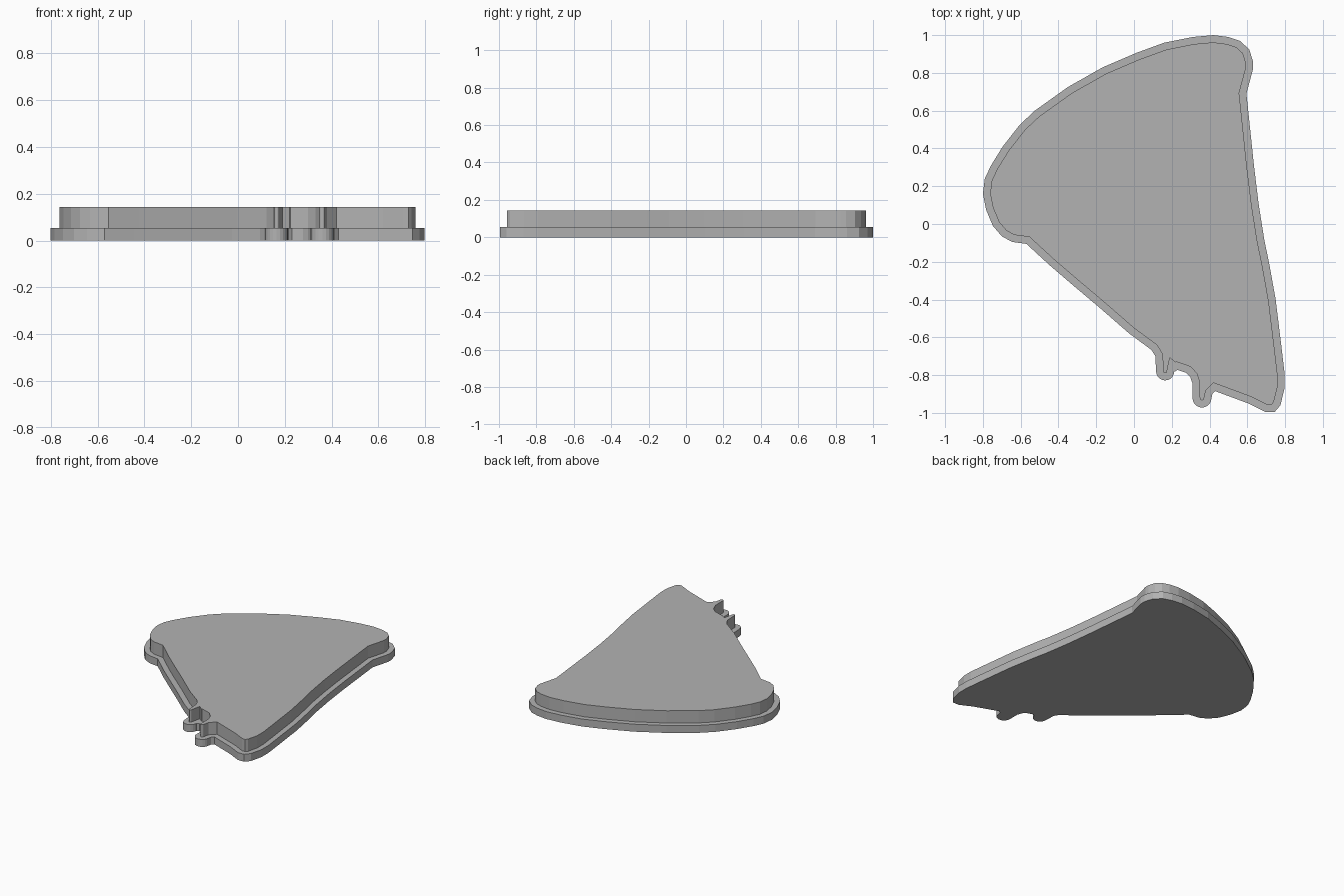
import bpy
import bmesh
from math import cos, sin, pi
from mathutils import Vector

default_cube = bpy.data.objects.get("Cube")
if default_cube:
    bpy.data.objects.remove(default_cube, do_unlink=True)

LEDGE_WIDTH = 0.038
BASE_TOP = 0.054
PANEL_TOP = 0.143


def make_material(name, colour):
    material = bpy.data.materials.new(name)
    material.use_nodes = True
    material.diffuse_color = colour
    shader = next(n for n in material.node_tree.nodes if n.type == 'BSDF_PRINCIPLED')
    shader.inputs["Base Color"].default_value = colour
    return material


def drip(x, y, radius, steps=10):
    """Rounded drip end, running from its right side to its left side."""
    angles = [-pi * i / steps for i in range(steps + 1)]
    return [(x + radius * cos(a), y + radius * sin(a)) for a in angles]


def inset(outline, distance):
    """Move a clockwise outline inwards with mitred corners."""
    result = []
    for i, point in enumerate(outline):
        before = (point - outline[i - 1]).normalized()
        after = (outline[(i + 1) % len(outline)] - point).normalized()
        normal_before = Vector((before.y, -before.x))
        normal_after = Vector((after.y, -after.x))
        mitre = (normal_before + normal_after).normalized()
        result.append(point + mitre * distance / max(mitre.dot(normal_after), 0.5))
    return result


def make_slab(name, outline, bottom, top, material):
    """Extrude a flat outline into a solid slab."""
    bm = bmesh.new()
    face = bm.faces.new([bm.verts.new((p.x, p.y, bottom)) for p in outline])
    extruded = bmesh.ops.extrude_face_region(bm, geom=[face], use_keep_orig=True)
    raised = [v for v in extruded["geom"] if isinstance(v, bmesh.types.BMVert)]
    bmesh.ops.translate(bm, verts=raised, vec=(0, 0, top - bottom))
    bmesh.ops.recalc_face_normals(bm, faces=bm.faces)
    mesh = bpy.data.meshes.new(name)
    bm.to_mesh(mesh)
    bm.free()
    mesh.materials.append(material)
    slab = bpy.data.objects.new(name, mesh)
    bpy.context.collection.objects.link(slab)
    return slab


# Outline sections, clockwise from the back
back_corner = [(.42, 1), (.5, .99), (.56, .97), (.61, .925), (.63, .86),
               (.63, .82), (.61, .745), (.595, .69), (.6, .645)]
left_edge = [(.635, .31), (.66, .105), (.69, -.085), (.715, -.205),
             (.75, -.4), (.78, -.645), (.797, -.79), (.797, -.87)]
front_tip = [(.775, -.96), (.745, -.995), (.695, -.995), (.605, -.95),
             (.43, -.885), (.415, -.9)]
drip_gap = [(.31, -.845), (.298, -.81), (.277, -.788), (.23, -.772), (.215, -.782)]
right_edge = [(.113, -.7), (.093, -.667), (-.025, -.58), (-.18, -.445),
              (-.34, -.31), (-.445, -.22), (-.57, -.105)]
right_corner = [(-.645, -.095), (-.7, -.065), (-.747, -.01), (-.783, .075),
                (-.8, .16), (-.79, .24), (-.757, .31)]
curved_back = [(-.695, .41), (-.605, .525), (-.525, .6), (-.35, .725),
               (-.165, .83), (.01, .905), (.16, .96), (.31, .99)]

outline = [Vector(p) for p in (
    back_corner + left_edge + front_tip + drip(.36, -.922, .05) + drip_gap
    + drip(.165, -.78, .048) + right_edge + right_corner + curved_back)]

# Wide base and the raised slice standing on it
grey = make_material("plain grey", (0.45, 0.45, 0.45, 1))
make_slab("base_plate", outline, 0, BASE_TOP, grey)
make_slab("raised_slice", inset(outline, LEDGE_WIDTH), BASE_TOP, PANEL_TOP, grey)
